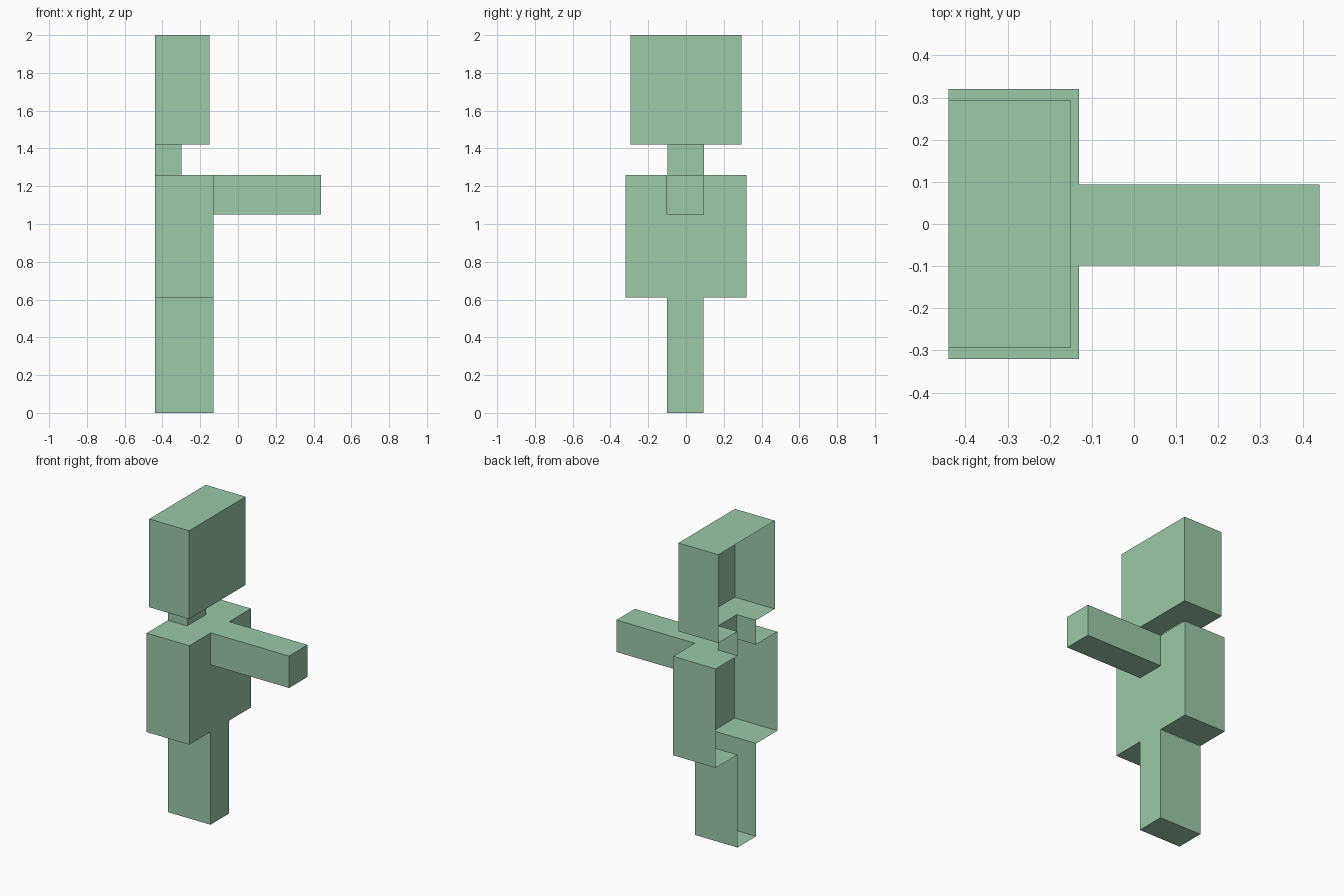
import bpy
import bmesh
from mathutils import Vector

cube = bpy.data.objects.get("Cube")
if cube:
    bpy.data.objects.remove(cube, do_unlink=True)

green = bpy.data.materials.new("soft_green")
green.use_nodes = True
colour = (0.337, 0.578, 0.397, 1)
green.diffuse_color = colour
green.node_tree.nodes["Principled BSDF"].inputs["Base Color"].default_value = colour

OPEN_X = -0.44  # every part is open on this plane
EPS = 0.002

# Low and high corner of each part
PARTS = {
    "head": ((OPEN_X, -0.293, 1.42), (-0.15, 0.293, 2.0)),
    "neck": ((OPEN_X, -0.098, 1.26), (-0.30, 0.094, 1.42)),
    "torso": ((OPEN_X, -0.32, 0.61), (-0.13, 0.32, 1.26)),
    "arm": ((-0.13, -0.098, 1.05), (0.44, 0.094, 1.26)),
    "leg": ((OPEN_X, -0.10, 0.0), (-0.13, 0.093, 0.61)),
}


def inside(point, box):
    low, high = box
    return all(low[i] - EPS < point[i] < high[i] + EPS for i in range(3))


def touching(a, b):
    return all(a[0][i] < b[1][i] + EPS and b[0][i] < a[1][i] + EPS for i in range(3))


def build_shell(name, box):
    low, high = Vector(box[0]), Vector(box[1])
    bm = bmesh.new()
    bmesh.ops.create_cube(bm, size=1)
    for v in bm.verts:
        v.co = Vector([(low[i], high[i])[v.co[i] > 0] for i in range(3)])

    # Cut along the outlines of joining parts, so the joints can be opened
    joined = [b for n, b in PARTS.items() if n != name and touching(box, b)]
    for other in joined:
        for corner in other:
            for axis in range(3):
                if low[axis] + EPS < corner[axis] < high[axis] - EPS:
                    normal = Vector((0, 0, 0))
                    normal[axis] = 1
                    bmesh.ops.bisect_plane(
                        bm, geom=bm.verts[:] + bm.edges[:] + bm.faces[:],
                        plane_co=corner, plane_no=normal)

    # Remove the open side and the faces covered by joining parts
    gone = []
    for f in bm.faces:
        c = f.calc_center_median()
        if abs(c.x - OPEN_X) < EPS or any(inside(c, b) for b in joined):
            gone.append(f)
    bmesh.ops.delete(bm, geom=gone, context="FACES")
    bmesh.ops.dissolve_limit(bm, angle_limit=0.01, verts=bm.verts[:], edges=bm.edges[:])

    mesh = bpy.data.meshes.new(name)
    bm.to_mesh(mesh)
    bm.free()
    mesh.materials.append(green)
    bpy.context.collection.objects.link(bpy.data.objects.new(name, mesh))


for part_name, part_box in PARTS.items():
    build_shell(part_name, part_box)
